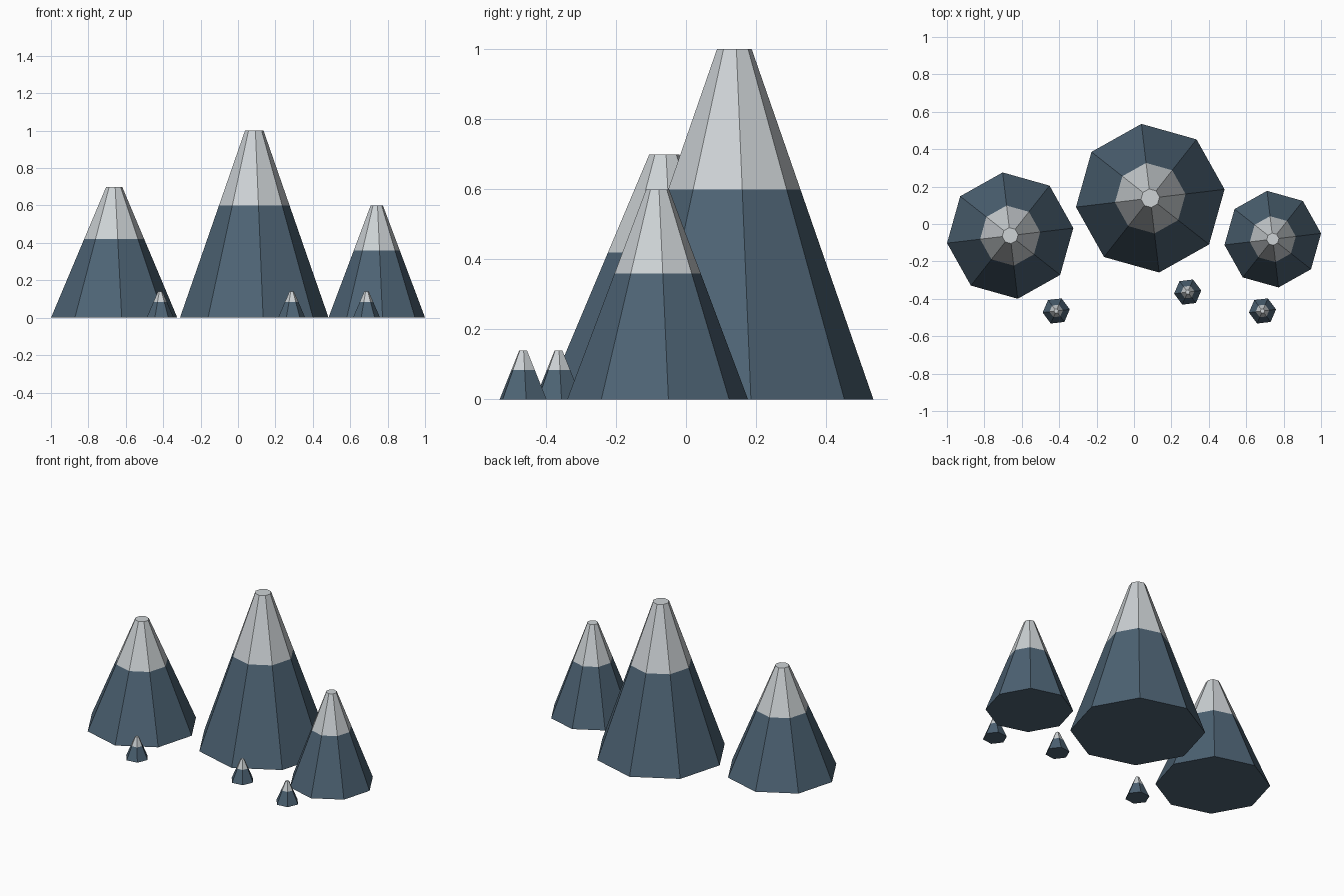
import bpy
import bmesh
import math
from mathutils import Matrix, Vector

cube = bpy.data.objects.get("Cube")
if cube:
    bpy.data.objects.remove(cube, do_unlink=True)


def make_material(name, rgb):
    mat = bpy.data.materials.new(name)
    mat.use_nodes = True
    color = (*rgb, 1.0)
    mat.diffuse_color = color
    mat.node_tree.nodes["Principled BSDF"].inputs["Base Color"].default_value = color
    return mat


rock = make_material("slate blue rock", (0.075, 0.125, 0.175))
snow = make_material("pale grey snow", (0.61, 0.645, 0.665))

TWIST = math.radians(6.8)


def make_peak(name, x, y, sides, radius, top_radius, height, snow_line):
    """Flat-topped faceted cone, cut at the snow line and coloured by height."""
    bm = bmesh.new()
    bmesh.ops.create_cone(bm, cap_ends=True, segments=sides, radius1=radius,
                          radius2=top_radius, depth=height)
    # Put one corner at the twist angle and stand the cone on the ground
    corner = bm.verts[:][0].co
    turn = TWIST - math.atan2(corner.y, corner.x)
    bmesh.ops.transform(bm, verts=bm.verts, matrix=Matrix.Translation((0, 0, height / 2))
                        @ Matrix.Rotation(turn, 4, "Z"))
    # Cut the snow line
    bmesh.ops.bisect_plane(bm, geom=bm.verts[:] + bm.edges[:] + bm.faces[:],
                           plane_co=Vector((0, 0, snow_line)), plane_no=Vector((0, 0, 1)))
    for face in bm.faces:
        face.material_index = int(face.calc_center_median().z > snow_line)
    mesh = bpy.data.meshes.new(name)
    bm.to_mesh(mesh)
    bm.free()
    mesh.materials.append(rock)
    mesh.materials.append(snow)
    obj = bpy.data.objects.new(name, mesh)
    obj.location = (x, y, 0)
    bpy.context.collection.objects.link(obj)
    return obj


# Three mountains
make_peak("middle_mountain", 0.087, 0.138, 8, 0.40, 0.05, 1.0, 0.6)
make_peak("right_mountain", -0.662, -0.062, 8, 0.34, 0.043, 0.7, 0.42)
make_peak("left_mountain", 0.742, -0.081, 8, 0.26, 0.033, 0.6, 0.36)

# Three foothills
for label, x, y in (("right", -0.416, -0.465), ("middle", 0.287, -0.364), ("left", 0.687, -0.465)):
    make_peak(label + "_foothill", x, y, 6, 0.073, 0.012, 0.14, 0.084)
